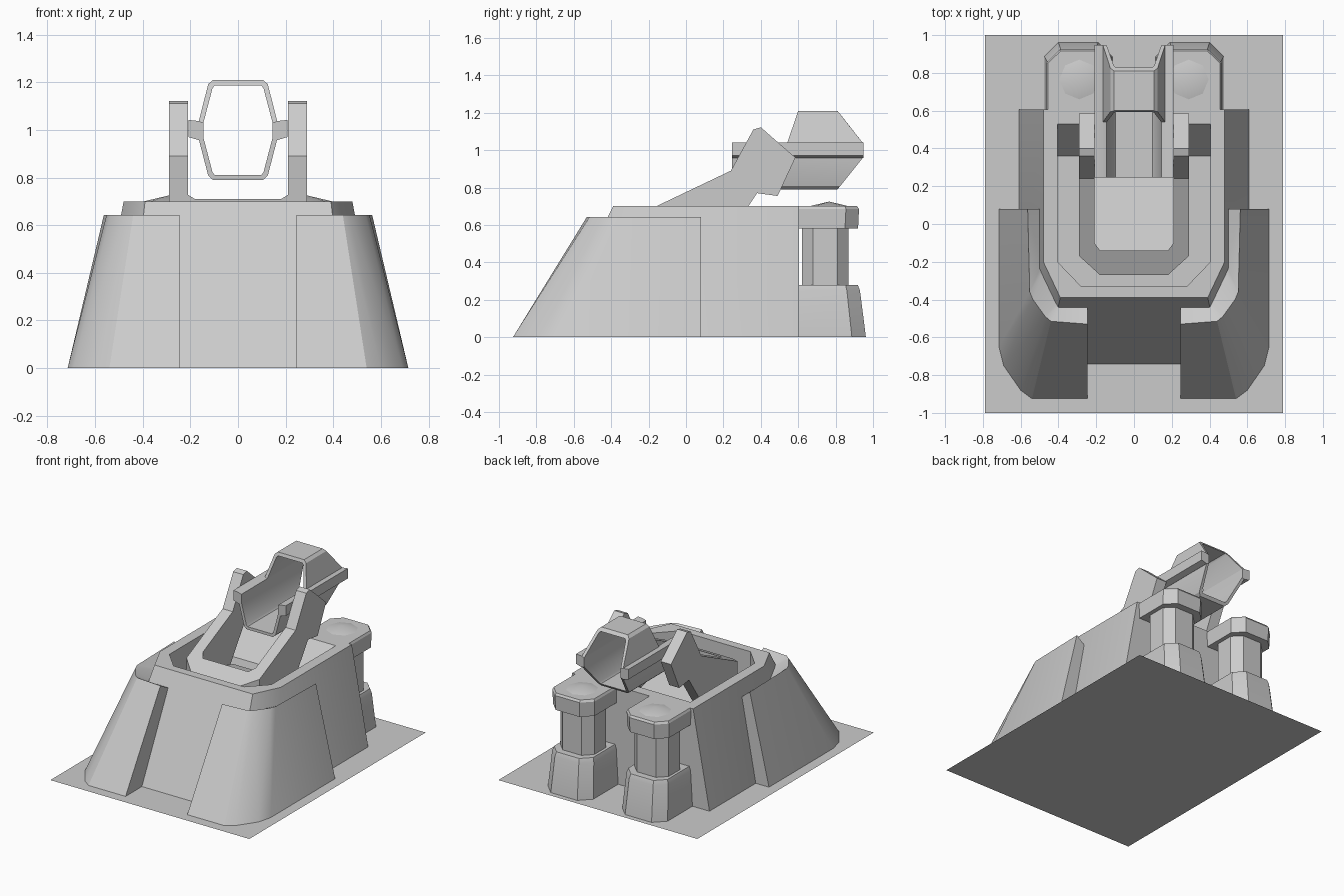
import bpy, bmesh
from mathutils import Matrix

if "Cube" in bpy.data.objects:
    bpy.data.objects.remove(bpy.data.objects["Cube"])


def finish(name, bm):
    bmesh.ops.recalc_face_normals(bm, faces=bm.faces[:])
    me = bpy.data.meshes.new(name)
    bm.to_mesh(me)
    bm.free()
    ob = bpy.data.objects.new(name, me)
    bpy.context.collection.objects.link(ob)
    return ob


def loft(name, rings):
    """Skin closed rings of equal length and cap both ends."""
    bm = bmesh.new()
    vs = [[bm.verts.new(p) for p in r] for r in rings]
    n = len(vs[0])
    for a, b in zip(vs, vs[1:]):
        for i in range(n):
            j = (i + 1) % n
            bm.faces.new((a[i], a[j], b[j], b[i]))
    bm.faces.new(vs[0])
    bm.faces.new(vs[-1])
    return finish(name, bm)


def prism_x(name, pts, x0, x1):
    return loft(name, [[(x, y, z) for y, z in pts] for x in (x0, x1)])


def mirrored(half):
    """Half outline on +x, continued on -x."""
    return half + [(-x, y) for x, y in reversed(half)]


def level(half, z):
    return [(x, y, z) for x, y in mirrored(half)]


# ground plate
bm = bmesh.new()
bm.faces.new([bm.verts.new(p) for p in ((-.79, -1, 0), (.79, -1, 0), (.79, 1, 0), (-.79, 1, 0))])
finish("ground_plate", bm)

# tapered body with sunken well and a ramp at the rear of the well
loft("body", [
    level([(.61, .605), (.61, -.43), (.47, -.74)], 0),
    level([(.48, .605), (.48, -.20), (.39, -.39)], .70),
    level([(.405, .53), (.405, -.20), (.28, -.33)], .70),
    level([(.405, .36), (.405, -.20), (.28, -.33)], .50)])

# wrap-around corner armour: outer foot, outer top edge, inner ledge edge
foot = [(.715, .08), (.715, -.65), (.69, -.75), (.60, -.88), (.54, -.925), (.245, -.925)]
top = [(.563, .08), (.552, -.36), (.535, -.40), (.47, -.49), (.44, -.515), (.245, -.53)]
inner = [(.49, .08), (.49, -.22), (.48, -.25), (.40, -.41), (.38, -.425), (.245, -.425)]
for s, side in ((-1, "left"), (1, "right")):
    loft("corner_armour_" + side, [
        [(s*a[0], a[1], 0), (s*b[0], b[1], .643), (s*c[0], c[1], .585), (s*c[0], c[1], 0)]
        for a, b, c in zip(foot, top, inner)])

    # rear posts: flared base, column, cap, low cone
    def post(name, levels):
        rings = []
        for z, hx, y0, y1, ch, fch in levels:
            half = [(hx - fch, y0), (hx, y0 + fch), (hx, y1 - ch), (hx - ch, y1)]
            rings.append([(x + s*.295, y, z) for x, y in mirrored(half)])
        loft(name + side, rings)

    post("post_base_", [(0, .18, .58, .962, .075, .01), (.25, .165, .58, .93, .07, .01),
                        (.28, .155, .58, .918, .065, .01)])
    post("post_column_", [(.27, .135, .62, .87, .06, .06), (.59, .135, .62, .87, .06, .06)])
    post("post_cap_", [(.58, .165, .58, .92, .07, .01), (.685, .168, .58, .925, .07, .01),
                       (.70, .160, .58, .915, .065, .01)])
    bm = bmesh.new()
    bmesh.ops.create_cone(bm, cap_ends=True, segments=8, radius1=.105, radius2=0, depth=.025,
                          matrix=Matrix.Translation((s*.29, .765, .7125)))
    finish("post_cone_" + side, bm)

    # cradle arms
    prism_x("cradle_arm_" + side, [
        (-.10, .728), (.24, .89), (.36, 1.11), (.40, 1.122), (.585, .96), (.49, .755),
        (.38, .77), (.20, .50), (-.10, .50)], s*.21, s*.29)

    # side rails of the launcher
    loft("rail_" + side, [
        [(s*.145, y, 1.03), (s*.165, y, 1.037), (s*.208, y, 1.042),
         (s*.208, y, .97), (s*.165, y, .957), (s*.145, y, .965)] for y in (.245, .948)])

# cradle front bar with sloping top, and the tray behind it
bar = mirrored([(.18, -.14), (.21, -.10), (.29, -.10), (.29, -.17), (.18, -.27)])
loft("cradle_front", [[(x, y, .50) for x, y in bar],
                      [(x, y, .728 + (y + .10)*.475) for x, y in bar]])
prism_x("cradle_tray", [(-.16, .62), (.25, .51), (.25, .49), (-.16, .49)], -.212, .212)

# hollow launcher shell, its ends cut back toward top and bottom
def back(z):
    return .948 - .138*max(0, abs(z - 1) - .04)/.17


def shell(name, outer, hollow, front):
    o = mirrored(outer)
    h = mirrored(hollow)
    loft(name, [[(a[0], front(a[1]), a[1]), (a[0], back(a[1]), a[1]),
                 (b[0], back(b[1]), b[1]), (b[0], front(b[1]), b[1])] for a, b in zip(o, h)])


shell("shell_upper", [(.165, 1.035), (.125, 1.192), (.105, 1.21)],
      [(.145, 1.03), (.107, 1.175), (.097, 1.187)],
      lambda z: .54 + .06*(z - 1.035)/.175)
shell("shell_lower", [(.165, 1.037), (.165, .962), (.125, .808), (.105, .79)],
      [(.145, 1.03), (.145, .967), (.107, .822), (.097, .81)],
      lambda z: .247)

# smooth shading with sharp edges kept
for ob in bpy.context.collection.objects:
    ob.select_set(True)
    bpy.context.view_layer.objects.active = ob
bpy.ops.object.shade_smooth_by_angle(angle=.5)
